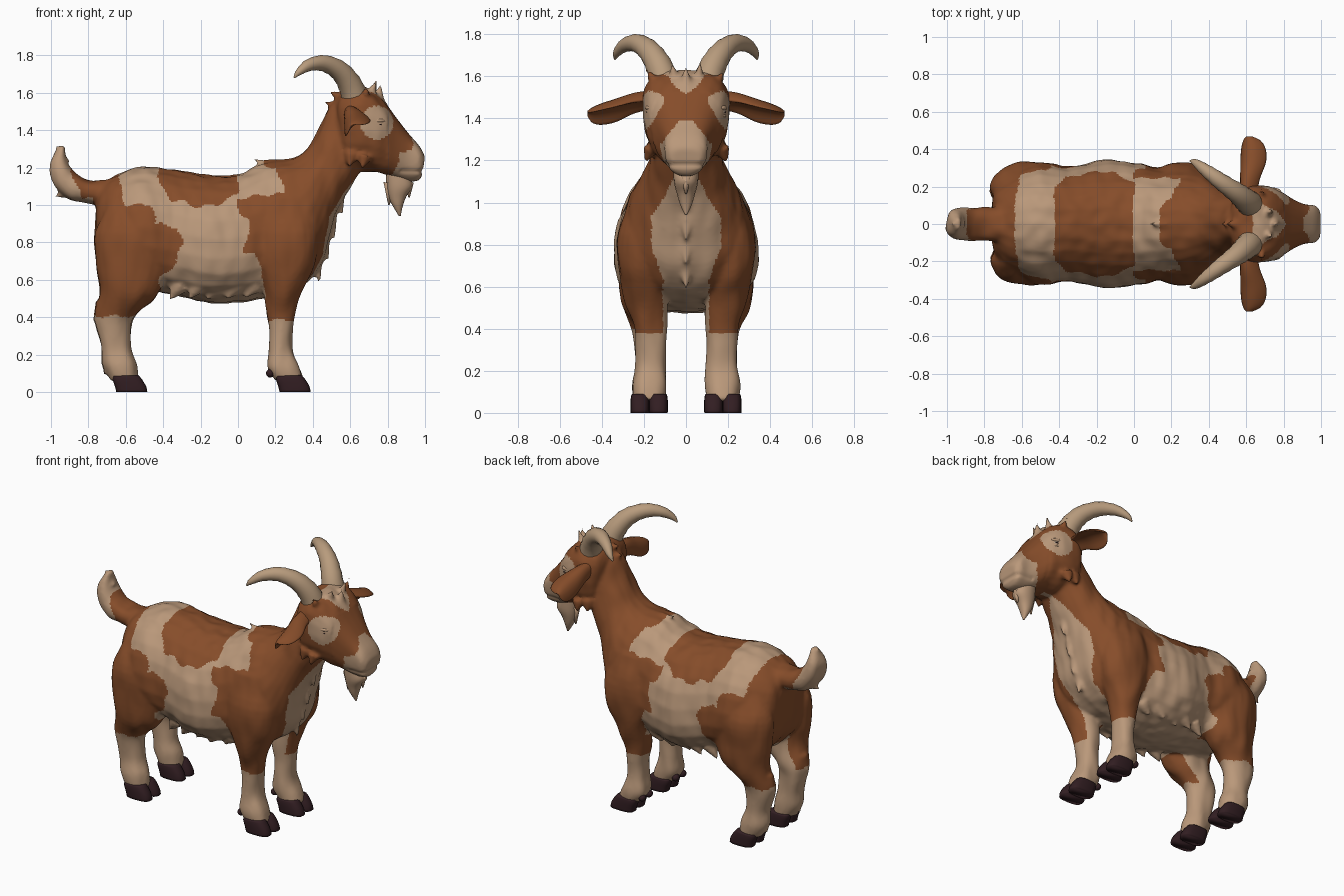
import bpy, bmesh, math
from mathutils import Vector, noise

if "Cube" in bpy.data.objects:
    bpy.data.objects.remove(bpy.data.objects["Cube"])


def material(name, rgb):
    m = bpy.data.materials.new(name)
    m.diffuse_color = (*rgb, 1)
    m.use_nodes = True
    m.node_tree.nodes["Principled BSDF"].inputs["Base Color"].default_value = m.diffuse_color
    return m


BROWN = material("brown coat", (0.24, 0.074, 0.023))
CREAM = material("cream coat", (0.49, 0.315, 0.195))
HORN = material("horn tan", (0.48, 0.33, 0.205))
HOOF = material("dark hoof", (0.032, 0.013, 0.016))
EYE = material("pale eye", (0.45, 0.34, 0.25))


def sec(x1, z1, x2, z2, w, y=0.0):
    """Cross-section from two outline points and a half width."""
    return (Vector(((x1 + x2) / 2, y, (z1 + z2) / 2)),
            Vector(((x1 - x2) / 2, 0, (z1 - z2) / 2)), Vector((0, w, 0)))


def catmull(a, b, c, d, t):
    return (b * 2 + (c - a) * t + (a * 2 - b * 5 + c * 4 - d) * t * t
            + (b * 3 - a - c * 3 + d) * t ** 3) * 0.5


def loft(bm, secs, side=1, p=0.9, n=24, sub=4, bend=None, ridge=0.0, egg=0.0):
    """Smooth closed skin through cross-sections (centre, u, v); egg narrows the +u end."""
    fine, last = [], len(secs) - 1
    for i in range(last):
        q = [secs[max(0, min(last, i + k))] for k in (-1, 0, 1, 2)]
        for j in range(sub):
            fine.append([catmull(*[s[m] for s in q], j / sub) for m in range(3)])
    fine.append(list(secs[-1]))
    rings = []
    for k, (c, u, v) in enumerate(fine):
        ring, g = [], 1 + ridge * (k % 2)
        for i in range(n):
            a = math.tau * i / n
            ca, sa = math.cos(a), math.sin(a)
            pt = (c + u * (g * math.copysign(abs(ca) ** p, ca))
                  + v * (g * (1 - egg * ca) * math.copysign(abs(sa) ** p, sa)))
            if bend:
                pt += bend * (ca * ca * u.length)
            ring.append(bm.verts.new((pt.x, pt.y * side, pt.z)))
        rings.append(ring)
    for r, s in zip(rings, rings[1:]):
        for i in range(n):
            j = (i + 1) % n
            bm.faces.new((r[i], r[j], s[j], s[i]))
    bm.faces.new(rings[0])
    bm.faces.new(rings[-1])


def tuft(bm, pos, d, r=0.035, l=0.09):
    """Pointed lock of fur."""
    q = Vector(d).to_track_quat('Z', 'Y').to_matrix().to_4x4()
    q.translation = Vector(pos)
    bmesh.ops.create_cone(bm, cap_ends=True, segments=8, radius1=r, radius2=0.004, depth=l, matrix=q)


def ball(bm, pos, size):
    vs = bmesh.ops.create_uvsphere(bm, u_segments=16, v_segments=10, radius=1)["verts"]
    for v in vs:
        v.co = Vector(pos) + Vector(v.co[i] * size[i] for i in range(3))


def finish(bm, name, *mats):
    bmesh.ops.recalc_face_normals(bm, faces=bm.faces[:])
    me = bpy.data.meshes.new(name)
    bm.to_mesh(me)
    bm.free()
    for m in mats:
        me.materials.append(m)
    me.polygons.foreach_set("use_smooth", [True] * len(me.polygons))
    ob = bpy.data.objects.new(name, me)
    bpy.context.collection.objects.link(ob)
    return ob


# Body: torso and neck, head, tail, legs
body = bmesh.new()
loft(body, [sec(*s) for s in (
    (-.76, 1.04, -.76, .78, .10), (-.72, 1.12, -.74, .68, .20), (-.62, 1.175, -.64, .58, .285),
    (-.5, 1.205, -.5, .55, .325), (-.35, 1.19, -.35, .52, .305), (-.15, 1.16, -.15, .475, .342),
    (0, 1.165, 0, .48, .325), (.13, 1.225, .14, .50, .30), (.21, 1.24, .34, .56, .29),
    (.29, 1.255, .44, .67, .27), (.35, 1.285, .49, .82, .225), (.40, 1.345, .54, .98, .185),
    (.45, 1.44, .61, 1.11, .16), (.49, 1.53, .67, 1.2, .145), (.55, 1.58, .72, 1.25, .13))], egg=.15)
loft(body, [sec(*s) for s in (
    (.52, 1.55, .54, 1.30, .12), (.56, 1.60, .58, 1.20, .188), (.66, 1.63, .68, 1.18, .205),
    (.76, 1.58, .78, 1.165, .182), (.84, 1.475, .85, 1.14, .135), (.91, 1.385, .91, 1.125, .105),
    (.97, 1.315, .965, 1.13, .098), (1.0, 1.26, .985, 1.16, .07))], p=0.76, egg=-.15)
loft(body, [sec(*s) for s in (
    (-.66, 1.14, -.70, .98, .10), (-.78, 1.13, -.80, 1.01, .09), (-.86, 1.165, -.91, 1.035, .09),
    (-.905, 1.22, -.985, 1.11, .085), (-.92, 1.27, -1.005, 1.22, .065), (-.925, 1.325, -.965, 1.30, .025))])
FRONT = ((.08, 1.05, .38, 1.05, .07, .19), (.08, .85, .43, .85, .12, .205), (.10, .68, .41, .68, .115, .205),
         (.14, .55, .34, .53, .10, .19), (.155, .42, .305, .42, .08, .17), (.17, .32, .292, .32, .074, .168),
         (.165, .22, .293, .22, .074, .17), (.155, .13, .33, .13, .084, .175), (.2, .06, .35, .06, .075, .175))
HIND = ((-.70, 1.0, -.42, 1.03, .07, .18), (-.765, .85, -.36, .85, .125, .2), (-.76, .68, -.37, .66, .12, .205),
        (-.74, .54, -.43, .52, .11, .2), (-.765, .42, -.53, .43, .09, .18), (-.76, .34, -.57, .36, .076, .175),
        (-.73, .24, -.575, .24, .07, .17), (-.725, .14, -.54, .15, .08, .175), (-.68, .06, -.53, .06, .075, .175))
for s in (1, -1):
    loft(body, [sec(*k) for k in FRONT], s)
    loft(body, [sec(*k) for k in HIND], s, p=1.0)
    # fur locks on belly edge, cheeks, brow, hocks and chest
    for i in range(5):
        tuft(body, (-.34 + .1 * i, s * (.19 + .02 * (i % 2)), .53), (-.7, .1 * s, -1), .05, .09)
    for x, y, z in ((.60, .17, 1.235), (.67, .18, 1.225)):
        tuft(body, (x, s * y, z), (-.2, .4 * s, -1), .045, .075)
    tuft(body, (.68, s * .155, 1.585), (.1, .7 * s, 1), .045, .11)
    tuft(body, (.72, s * .06, 1.615), (.4, .2 * s, 1), .04, .11)
    tuft(body, (-.745, s * .18, .42), (-.6, 0, -1), .05, .10)
    tuft(body, (-.70, s * .175, .12), (-.6, 0, -1), .04, .07)
    for x, z in ((.43, .70), (.48, .83), (.52, .95)):
        tuft(body, (x - .035, s * .09, z), (.2, .3 * s, -1), .05, .14)
for x, z in ((.42, .66), (.465, .78), (.50, .89), (.545, 1.02)):
    tuft(body, (x, 0, z), (.2, 0, -1), .05, .15)
for x, z in ((.14, 1.22), (.51, 1.53), (.54, 1.58)):
    tuft(body, (x, 0, z), (-1, 0, .45), .05, .12)
tuft(body, (.755, 0, 1.60), (.15, 0, 1), .04, .11)
for x, z in ((-.95, 1.27), (-.94, 1.06)):
    tuft(body, (x, 0, z), (-.4, 0, 1 if z > 1.2 else -.2), .04, .10)
goat = finish(body, "goat_body")

# Fuse into one skin and relax it
rm = goat.modifiers.new("fuse", 'REMESH')
rm.mode, rm.voxel_size = 'VOXEL', 0.011
sm = goat.modifiers.new("relax", 'SMOOTH')
sm.factor, sm.iterations = 0.5, 5
dg = bpy.context.evaluated_depsgraph_get()
skin = bpy.data.meshes.new_from_object(goat.evaluated_get(dg))
goat.modifiers.clear()
goat.data = skin
skin.materials.clear()
skin.materials.append(BROWN)
skin.materials.append(CREAM)

# Shaggy lumps in the coat and a mouth groove
moves = [v.normal * (0.009 * noise.noise(Vector((v.co.x * 14, v.co.y * 14, v.co.z * 6)))) for v in skin.vertices]
for v, m in zip(skin.vertices, moves):
    if v.co.x < .8:
        v.co += m
    elif v.co.x > .87:
        dip = max(0, 1 - abs(v.co.z - 1.18) / .018)
        v.co.x -= .009 * dip
        v.co.y *= 1 - .07 * dip

# Cream flank outline in side view
FLANK = [(-.63, 1.4), (-.63, 1.1), (-.6, 1.0), (-.46, 1.0), (-.44, .9), (-.32, .88), (-.3, .8), (-.33, .7),
         (-.42, .6), (-.40, .4), (.14, .4), (.14, .6), (.1, .73), (.03, .75), (.03, .8), (.07, .87),
         (.05, .93), (0, .96), (0, 1.03), (.1, 1.05), (.24, 1.06), (.24, 1.12), (.2, 1.19), (.13, 1.22),
         (.13, 1.4), (0, 1.4), (0, 1.06), (-.1, 1.0), (-.25, .99), (-.28, 1.02), (-.36, 1.03),
         (-.42, 1.1), (-.43, 1.4)]


def inside(x, z, poly):
    hit = False
    for (ax, az), (bx, bz) in zip(poly, poly[1:] + poly[:1]):
        if (az > z) != (bz > z) and x < (bx - ax) * (z - az) / (bz - az) + ax:
            hit = not hit
    return hit


def is_cream(c):
    x, y, z = c.x + .008 * math.sin(c.z * 45), abs(c.y), c.z + .008 * math.sin(c.x * 50)
    if x < -.77 and z > .95:                                   # tail tip
        return x < -.85 - min(z - 1.08, .1) * .45 or z < 1.035
    if z < (.385 if x > -.2 else .405):                        # lower legs
        return True
    if z < .62 and y < .11:                                    # underside and inner legs
        return True
    if x > .36 and z < 1.2 and x < .72:                        # chest
        return y < .165 - .6 * max(0, z - .93) - .4 * max(0, .78 - z)
    if x > .6:                                                 # eye patch, forehead, muzzle
        if y > .09 and ((c.x - .742) / .088) ** 2 + ((c.z - 1.44) / .09) ** 2 < 1:
            return True
        if z > 1.515 + y * .9 and y < .13 and x > .63:
            return True
        return x > .83 + max(0, z - 1.15) * .3 and y < .15 - max(0, z - 1.24) * .75
    return inside(x, z, FLANK)


for f in skin.polygons:
    f.material_index = int(is_cream(f.center))
    f.use_smooth = True

# Beard
bm = bmesh.new()
loft(bm, [sec(*s) for s in (
    (.79, 1.17, .92, 1.15, .06), (.795, 1.09, .935, 1.10, .057), (.81, 1.03, .90, 1.045, .042),
    (.83, .99, .88, .99, .028), (.86, .94, .87, .94, .004))], n=16)
tuft(bm, (.81, 0, 1.06), (-.05, 0, -1), .035, .12)
tuft(bm, (.915, 0, 1.08), (0, 0, -1), .025, .08)
finish(bm, "beard", CREAM)

HORN_PATH = [(.635, .095, 1.53, .070), (.605, .12, 1.63, .064), (.545, .17, 1.715, .053), (.46, .23, 1.757, .043),
             (.38, .29, 1.748, .032), (.325, .33, 1.71, .018), (.30, .338, 1.68, .004)]
horn_secs = []
for i, (x, y, z, r) in enumerate(HORN_PATH):
    a, b = HORN_PATH[max(0, i - 1)], HORN_PATH[min(6, i + 1)]
    t = (Vector(b[:3]) - Vector(a[:3])).normalized()
    u = t.cross(Vector((0, 1, 0))).normalized()
    horn_secs.append((Vector((x, y, z)), u * r, t.cross(u) * r))

ear_secs = [(Vector((x, y, z)), Vector((a * .9, 0, a * .5)), Vector((-.45 * h, 0, .9 * h))) for x, y, z, a, h in (
    (.60, .15, 1.50, .045, .034), (.605, .24, 1.492, .056, .03), (.615, .33, 1.468, .075, .023),
    (.617, .40, 1.45, .072, .018), (.615, .445, 1.437, .052, .013), (.61, .468, 1.43, .018, .005))]

for s, side in ((1, "left"), (-1, "right")):
    # Horns and ears
    bm = bmesh.new()
    loft(bm, horn_secs, s, p=1, n=16, ridge=.05)
    finish(bm, side + "_horn", HORN)
    bm = bmesh.new()
    loft(bm, ear_secs, s, p=1, n=20, bend=Vector((.3, 0, -.6)))
    finish(bm, side + "_ear", BROWN)
    # Eye, lids, pupil and nostril
    bm = bmesh.new()
    ball(bm, (.748, s * .168, 1.432), (.032, .022, .018))
    finish(bm, side + "_eye", EYE)
    bm = bmesh.new()
    ball(bm, (.744, s * .165, 1.450), (.046, .03, .016))
    ball(bm, (.742, s * .166, 1.412), (.042, .026, .012))
    finish(bm, side + "_eyelids", CREAM)
    bm = bmesh.new()
    ball(bm, (.757, s * .185, 1.430), (.012, .006, .004))
    ball(bm, (.982, s * .05, 1.248), (.012, .012, .005))
    finish(bm, side + "_pupil_and_nostril", HOOF)
    # Cloven hooves with dewclaws
    for dx, end in ((0, "front"), (-.873, "hind")):
        bm = bmesh.new()
        for o in (-.044, .044):
            loft(bm, [sec(x1 + dx, z1, x2 + dx, z2, w, .175 + o) for x1, z1, x2, z2, w in (
                (.222, 0, .388, 0, .044), (.215, .03, .382, .03, .045),
                (.203, .065, .358, .07, .044), (.205, .085, .34, .09, .04))], s, p=.7, n=16, sub=2)
            if end == "front":
                ball(bm, (.172, s * (.175 + o * .8), .10), (.022, .026, .023))
        finish(bm, side + "_" + end + "_hoof", HOOF)
